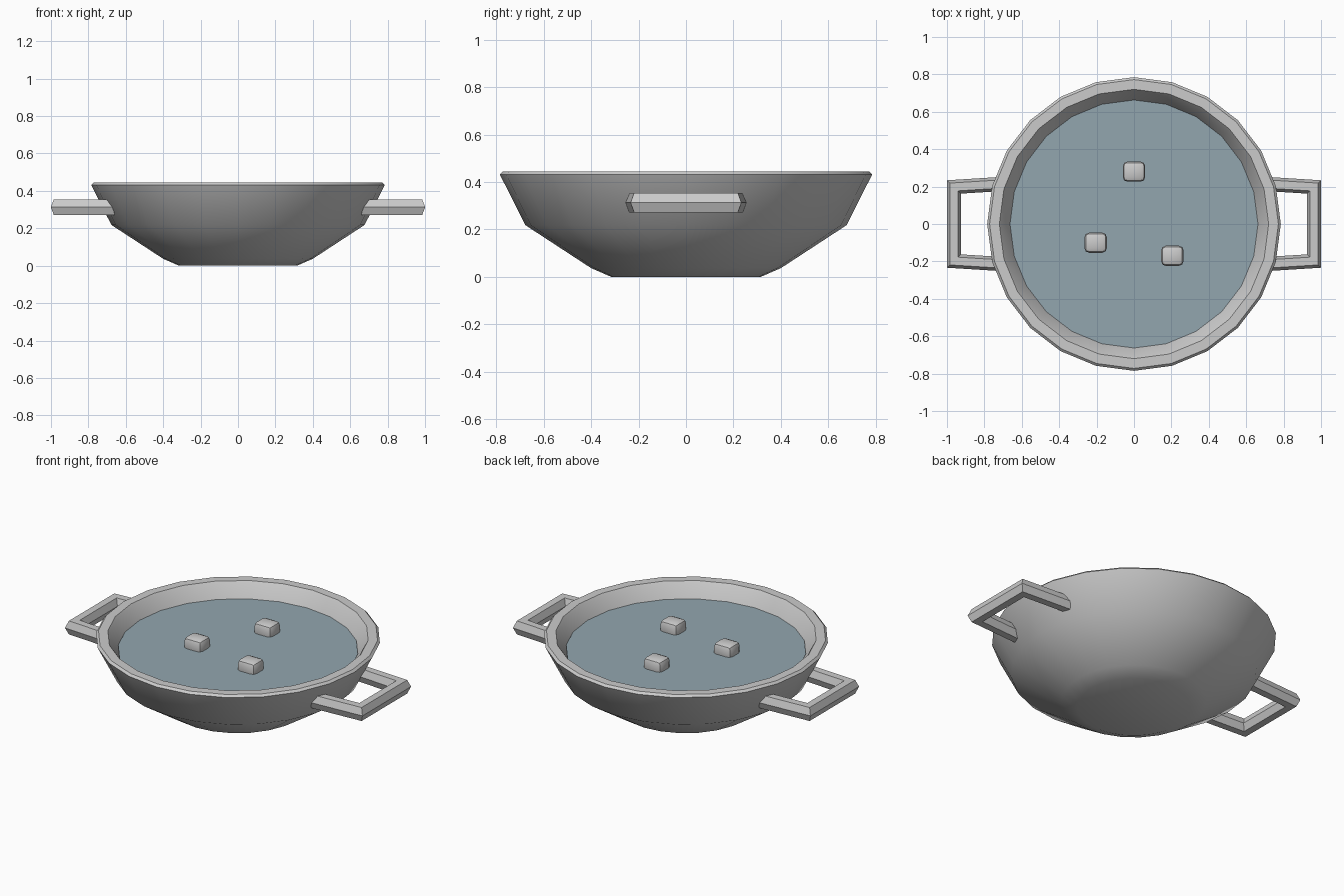
import bpy, bmesh
from math import cos, sin, pi, radians
from mathutils import Vector

if "Cube" in bpy.data.objects:
    bpy.data.objects.remove(bpy.data.objects["Cube"])

SIDES = 24


def make_object(name, bm, smooth=None):
    bmesh.ops.recalc_face_normals(bm, faces=bm.faces)
    mesh = bpy.data.meshes.new(name)
    bm.to_mesh(mesh)
    bm.free()
    ob = bpy.data.objects.new(name, mesh)
    bpy.context.collection.objects.link(ob)
    if smooth is not None:
        bpy.ops.object.select_all(action='DESELECT')
        ob.select_set(True)
        bpy.context.view_layer.objects.active = ob
        bpy.ops.object.shade_smooth_by_angle(angle=radians(smooth))
    return ob


def bridge(bm, a, b):
    n = len(a)
    for i in range(n):
        bm.faces.new((a[i], a[(i + 1) % n], b[(i + 1) % n], b[i]))


# Bowl: outer wall, rim and inner wall as one revolved profile
profile = [(0.315, 0), (0.40, 0.037), (0.677, 0.218), (0.785, 0.432), (0.772, 0.445),
           (0.72, 0.445), (0.71, 0.432), (0.658, 0.345), (0.62, 0.25), (0.37, 0.085), (0.29, 0.05)]
bm = bmesh.new()
rings = [[bm.verts.new((r * cos(2 * pi * i / SIDES), r * sin(2 * pi * i / SIDES), z))
          for i in range(SIDES)] for r, z in profile]
for lower, upper in zip(rings, rings[1:]):
    bridge(bm, lower, upper)
bm.faces.new(rings[0])
bm.faces.new(rings[-1])
make_object("bowl", bm, 40)

# Liquid surface
bm = bmesh.new()
bmesh.ops.create_circle(bm, cap_ends=True, segments=SIDES, radius=0.663)
bmesh.ops.translate(bm, verts=bm.verts, vec=(0, 0, 0.36))
liquid = make_object("liquid", bm)
mat = bpy.data.materials.new("liquid_blue_grey")
mat.diffuse_color = (0.29, 0.38, 0.43, 1)
mat.use_nodes = True
mat.node_tree.nodes["Principled BSDF"].inputs["Base Color"].default_value = mat.diffuse_color
liquid.data.materials.append(mat)

# Handles: hexagonal bar swept with mitred corners
path = [Vector(p) for p in ((0.66, -0.217), (0.963, -0.198), (0.963, 0.198), (0.66, 0.217))]
section = [(0.038, 0), (0.022, 0.041), (-0.022, 0.041), (-0.038, 0), (-0.022, -0.041), (0.022, -0.041)]


def handle(name, side):
    bm = bmesh.new()
    normals = []
    for a, b in zip(path, path[1:]):
        d = (b - a).normalized()
        normals.append(Vector((d.y, -d.x)))
    loops = []
    for i, p in enumerate(path):
        n0, n1 = normals[max(i - 1, 0)], normals[min(i, len(normals) - 1)]
        mitre = (n0 + n1) / (1 + n0.dot(n1))
        loops.append([bm.verts.new((side * (p.x + mitre.x * w), p.y + mitre.y * w, 0.313 + h))
                      for w, h in section])
    for a, b in zip(loops, loops[1:]):
        bridge(bm, a, b)
    bm.faces.new(loops[0])
    bm.faces.new(loops[-1])
    return make_object(name, bm)


handle("right_handle", 1)
handle("left_handle", -1)

# Floating chunks: rounded blocks
for i, (x, y) in enumerate([(0, 0.28), (-0.205, -0.1), (0.205, -0.17)]):
    bm = bmesh.new()
    bmesh.ops.create_cube(bm, size=1)
    bmesh.ops.scale(bm, verts=bm.verts, vec=(0.12, 0.108, 0.1))
    bmesh.ops.bevel(bm, geom=bm.edges[:], offset=0.025, segments=2, profile=0.5, affect='EDGES')
    bmesh.ops.translate(bm, verts=bm.verts, vec=(x, y, 0.373))
    make_object(f"floating_chunk_{i + 1}", bm, 30)
